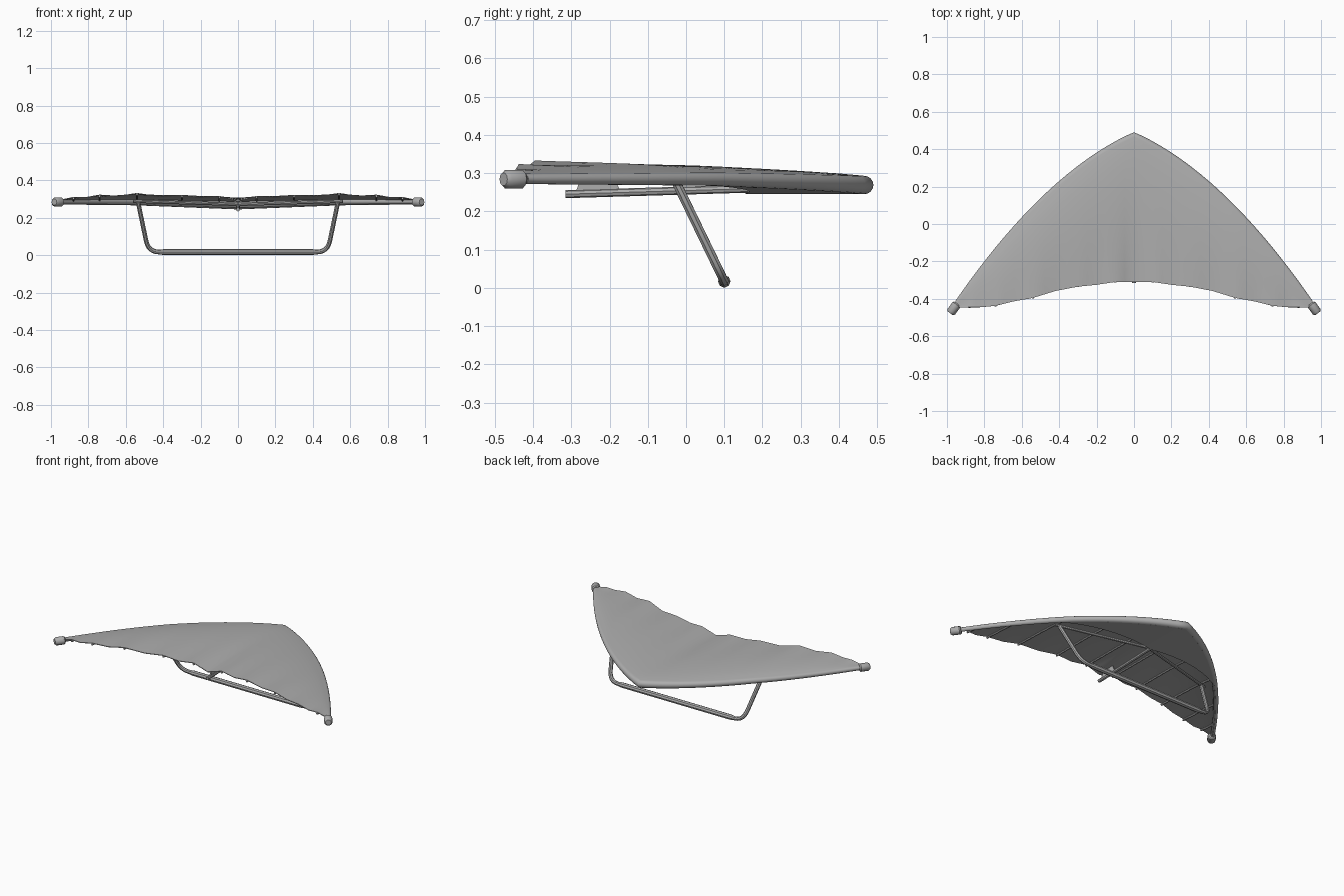
import bpy, bmesh, math
from mathutils import Vector

if "Cube" in bpy.data.objects:
    bpy.data.objects.remove(bpy.data.objects["Cube"])

GREY = bpy.data.materials.new("sail_grey")
GREY.diffuse_color = (.42, .42, .42, 1)
GREY.use_nodes = True
GREY.node_tree.nodes["Principled BSDF"].inputs["Base Color"].default_value = GREY.diffuse_color


def finish(ob, angle=40):
    bpy.ops.object.select_all(action='DESELECT')
    ob.select_set(True)
    bpy.context.view_layer.objects.active = ob
    if ob.type == 'CURVE' or ob.modifiers:
        bpy.ops.object.convert(target='MESH')
    bpy.ops.object.shade_smooth_by_angle(angle=math.radians(angle))
    ob = bpy.context.object
    ob.data.materials.clear()
    ob.data.materials.append(GREY)
    return ob


def tube(name, pts, r, radii=None, res=2):
    cu = bpy.data.curves.new(name, 'CURVE')
    cu.dimensions = '3D'
    cu.bevel_depth = r
    cu.bevel_resolution = res
    cu.use_fill_caps = True
    sp = cu.splines.new('POLY')
    sp.points.add(len(pts) - 1)
    for i, p in enumerate(pts):
        sp.points[i].co = (*p, 1)
        sp.points[i].radius = radii[i] if radii else 1
    ob = bpy.data.objects.new(name, cu)
    bpy.context.collection.objects.link(ob)
    return finish(ob)


def mesh(name, verts, faces, thick, offset=-1):
    me = bpy.data.meshes.new(name)
    me.from_pydata(verts, [], faces)
    ob = bpy.data.objects.new(name, me)
    bpy.context.collection.objects.link(ob)
    m = ob.modifiers.new("thickness", 'SOLIDIFY')
    m.thickness, m.offset = thick, offset
    return ob


# Wing plan: leading edge curve and scalloped trailing edge (x, y, z)
TE = [(0, -.31, .287), (.10, -.31, .318), (.20, -.325, .31), (.30, -.335, .323),
      (.42, -.358, .315), (.54, -.395, .333), (.64, -.413, .318), (.74, -.437, .324),
      (.82, -.445, .310), (.88, -.445, .312), (.955, -.446, .296)]


def lead_y(x):
    return .466 - .447 * x - .52 * x * x


def lead_z(x):
    return .269 + .016 * min(1, x / .55)


def lead_r(x):
    return .024 - .011 * x


def trail(x):
    for a, b in zip(TE, TE[1:]):
        if x <= b[0] + 1e-6:
            f = (x - a[0]) / (b[0] - a[0])
            return Vector(a).lerp(Vector(b), f)


def sail_pt(x, t):
    e = trail(x)
    y0 = lead_y(x)
    z0 = lead_z(x) + lead_r(x)
    bow = x / 1.08 if x < .54 else .5 + (x - .54) / .84
    smooth = .295 + .03 * math.sin(math.pi * min(1, bow))
    ze = smooth + (e.z - smooth) * t * t
    chord = max(0, y0 - e.y)
    z = z0 + (ze - z0) * t ** .8 + .018 * chord * math.sin(math.pi * t ** .8)
    return Vector((x, y0 + (e.y - y0) * t, z))


# Sail: wraps round the leading edge, then runs back to the trailing edge
half = []
for a, b in zip(TE, TE[1:]):
    half += [a[0], (a[0] + b[0]) / 2]
half.append(TE[-1][0])
xs = [-x for x in reversed(half[1:])] + half
N, A = 12, 8
verts = []
for sx in xs:
    x = abs(sx)
    r = lead_r(x)
    stretch = r * (math.hypot(1, .447 + 1.04 * x) if x else 1)
    for k in range(A):
        ang = math.pi * (k / A - .5)
        verts.append((sx, lead_y(x) + stretch * math.cos(ang), lead_z(x) + r * math.sin(ang)))
    for j in range(N + 1):
        p = sail_pt(x, j / N)
        verts.append((sx, p.y, p.z))
W = N + 1 + A
faces = [(i * W + j, i * W + j + 1, (i + 1) * W + j + 1, (i + 1) * W + j)
         for i in range(len(xs) - 1) for j in range(W - 1)]
sail = mesh("sail", verts, faces, .004)
bm = bmesh.new()
bm.from_mesh(sail.data)
if sum(f.normal.z for f in bm.faces) < 0:
    bmesh.ops.reverse_faces(bm, faces=bm.faces)
bm.to_mesh(sail.data)
bm.free()
finish(sail, 50)

# Nose undersurface, tapering out along the leading edge
verts = []
K = 8
for i in range(-K, K + 1):
    x = .55 * abs(i) / K
    y, z, r = lead_y(x), lead_z(x), lead_r(x)
    depth = .30 * (1 - abs(i) / K) ** 1.1 + .01
    sx = x if i >= 0 else -x
    verts += [(sx, y, z - r), (sx, y - depth, z - r + .001)]
faces = [(2 * i, 2 * i + 1, 2 * i + 3, 2 * i + 2) for i in range(2 * K)]
under = mesh("nose_undersurface", verts, faces, .003)
under.data.flip_normals()
if under.data.polygons[0].normal.z > 0:
    under.data.flip_normals()
finish(under)

# Leading edge tube inside the sail, both sides in one mitred run
lx = [.97 * i / 14 for i in range(-14, 15)]
tube("leading_edge", [(x, lead_y(abs(x)), lead_z(abs(x))) for x in lx], 1,
     [lead_r(abs(x)) * .8 for x in lx], 3)

# Keel and its pocket fin
tube("keel", [(0, -.315, .245), (0, .45, .268)], .0105)
finish(mesh("keel_pocket", [(0, -.29, .247), (0, -.17, .25), (0, -.19, .292), (0, -.275, .286)],
            [(0, 1, 2, 3)], .008, 0))

for s, side in ((-1, "left"), (1, "right")):
    # Swept cross bars
    tube("cross_bar_" + side, [(0, .13, .272), (s * .56, -.035, .289)], .009)

    # Wing tip caps
    d = Vector((s * .55, -.75, 0)).normalized()
    c = Vector((s * .965, -.453, .284))
    tube("tip_cap_" + side, [c + d * k for k in (-.034, -.027, .02, .03)], .025,
         [.75, 1, 1, .7], 3)

    # Battens under the sail
    for n, x in enumerate((.10, .30, .54, .74, .88)):
        pts = []
        for t in (.05, .2, .4, .6, .8, 1.0):
            p = sail_pt(x, t)
            pts.append((s * x, p.y - (.003 if t == 1 else 0), p.z - .009))
        tube(f"batten_{side}_{n + 1}", pts, .006, res=1)


# Control frame with rounded lower corners
def frame_y(z):
    return .1 - .13 * (z - .017) / .268


side_pts = [(.535, .287), (.492, .08)]
P0, P1, P2 = Vector((.492, .08)), Vector((.48, .017)), Vector((.42, .017))
for i in range(1, 7):
    t = i / 6
    q = P0 * (1 - t) ** 2 + P1 * 2 * t * (1 - t) + P2 * t * t
    side_pts.append((q.x, q.y))
path = [(x, frame_y(z), z) for x, z in side_pts]
path += [(-x, y, z) for x, y, z in reversed(path)]
tube("control_frame", path, .0125)
tube("control_grip", [(x, .1, .017) for x in (-.42, -.39, .39, .42)], .0165, [.75, 1, 1, .75])
